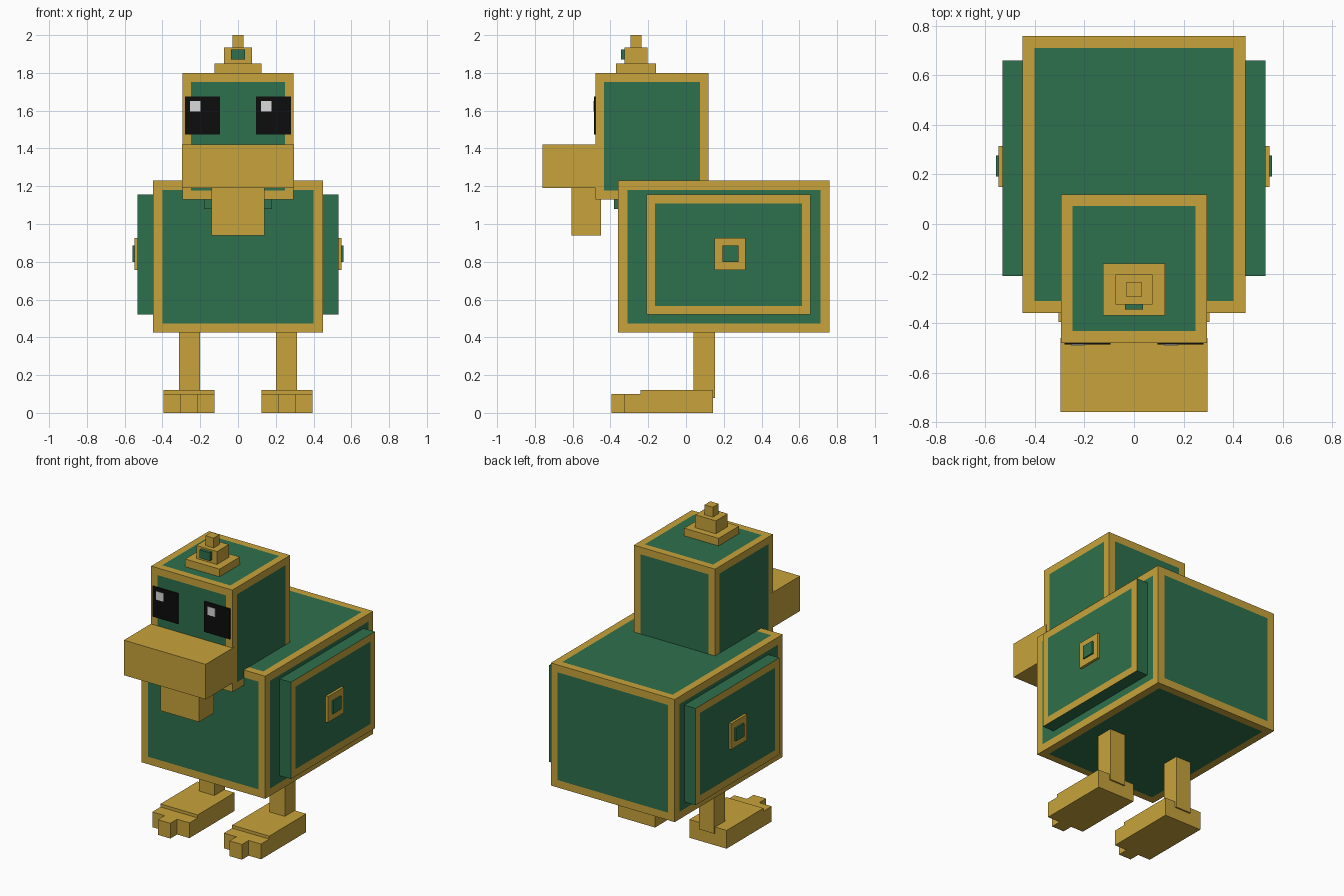
import bpy, bmesh
from mathutils import Vector

if "Cube" in bpy.data.objects:
    bpy.data.objects.remove(bpy.data.objects["Cube"])


def material(name, rgb):
    m = bpy.data.materials.new(name)
    m.diffuse_color = (*rgb, 1)
    m.use_nodes = True
    m.node_tree.nodes["Principled BSDF"].inputs["Base Color"].default_value = m.diffuse_color
    return m


GOLD = material("gold", (0.578, 0.371, 0.045))
GREEN = material("green", (0.027, 0.162, 0.072))
BLACK = material("black", (0.004, 0.004, 0.004))
WHITE = material("pale_glint", (0.70, 0.70, 0.70))


def box(name, x, y, z, mat, frame=0.0, frame_axis=None):
    """Axis-aligned box; frame > 0 gives gold borders round green panels."""
    lo = Vector((min(x), min(y), min(z)))
    hi = Vector((max(x), max(y), max(z)))
    bm = bmesh.new()
    bmesh.ops.create_cube(bm, size=1)
    for v in bm.verts:
        v.co = Vector(hi[i] if v.co[i] > 0 else lo[i] for i in range(3))
    bm.normal_update()
    me = bpy.data.meshes.new(name)
    me.materials.append(mat)
    if frame:
        me.materials.append(GOLD)
        panels = [f for f in bm.faces
                  if frame_axis is None or f.normal.dot(frame_axis) > 0.9]
        rims = bmesh.ops.inset_individual(bm, faces=panels, thickness=frame,
                                          use_even_offset=True)["faces"]
        for f in rims:
            f.material_index = 1
    bm.to_mesh(me)
    bm.free()
    ob = bpy.data.objects.new(name, me)
    bpy.context.collection.objects.link(ob)
    return ob


# Body and head with gold-edged green panels
box("body", (-0.45, 0.45), (-0.36, 0.76), (0.425, 1.23), GREEN, 0.049)
box("head", (-0.295, 0.295), (-0.48, 0.12), (1.13, 1.80), GREEN, 0.047)
box("throat", (-0.18, 0.18), (-0.38, -0.20), (1.08, 1.20), GREEN)

# Bill and lower bill
box("upper_bill", (-0.297, 0.297), (-0.76, -0.46), (1.19, 1.42), GOLD)
box("lower_bill", (-0.14, 0.14), (-0.605, -0.45), (0.94, 1.19), GOLD)

# Stepped topknot with a green stone
box("topknot_base", (-0.125, 0.125), (-0.37, -0.16), (1.80, 1.85), GOLD)
box("topknot_middle", (-0.075, 0.075), (-0.325, -0.203), (1.85, 1.935), GOLD)
box("topknot_tip", (-0.03, 0.03), (-0.295, -0.235), (1.935, 2.0), GOLD)
box("topknot_stone", (-0.037, 0.037), (-0.345, -0.32), (1.87, 1.924), GREEN)

for side, s in (("left", -1), ("right", 1)):
    # Wing with a framed outer face and a small boss
    box(f"{side}_wing", (s * 0.44, s * 0.532), (-0.21, 0.66), (0.52, 1.155),
        GREEN, 0.047, Vector((s, 0, 0)))
    box(f"{side}_wing_boss", (s * 0.53, s * 0.548), (0.15, 0.315),
        (0.757, 0.927), GOLD)
    box(f"{side}_wing_stone", (s * 0.54, s * 0.558), (0.192, 0.277),
        (0.80, 0.885), GREEN)

    # Leg and foot
    box(f"{side}_leg", (s * 0.20, s * 0.312), (0.04, 0.153), (0.08, 0.44), GOLD)
    box(f"{side}_foot", (s * 0.125, s * 0.395), (-0.24, 0.143), (0, 0.12), GOLD)
    box(f"{side}_foot_front", (s * 0.125, s * 0.395), (-0.325, -0.24),
        (0, 0.10), GOLD)
    box(f"{side}_toe", (s * 0.215, s * 0.305), (-0.395, -0.325), (0, 0.10), GOLD)

    # Eye plate; both glints sit on the same side of the eye
    box(f"{side}_eye", (s * 0.095, s * 0.28), (-0.487, -0.479),
        (1.475, 1.675), BLACK)
    g = s * 0.1875 - 0.038
    box(f"{side}_eye_glint", (g - 0.028, g + 0.028), (-0.490, -0.486),
        (1.595, 1.65), WHITE)
